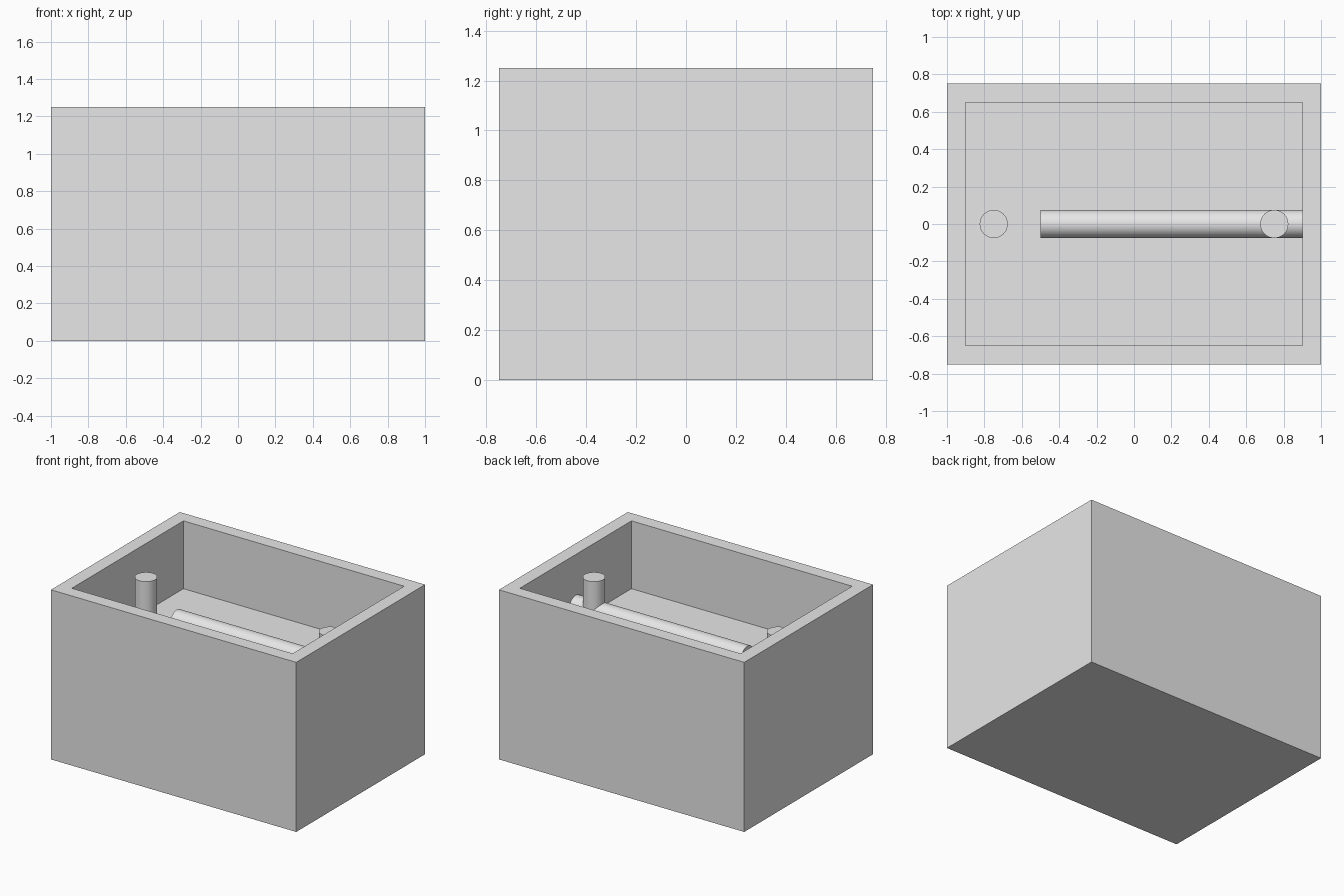
import bpy, bmesh, math
from mathutils import Matrix

if "Cube" in bpy.data.objects:
    bpy.data.objects.remove(bpy.data.objects["Cube"])

WIDTH, DEPTH, HEIGHT = 2.0, 1.5, 1.25
WALL, RECESS = 0.1, 0.5
FLOOR = HEIGHT - RECESS
RADIUS = 0.075

grey = bpy.data.materials.new("light grey")
grey.use_nodes = True
grey.diffuse_color = (0.8, 0.8, 0.8, 1)
grey.node_tree.nodes["Principled BSDF"].inputs["Base Color"].default_value = (0.8, 0.8, 0.8, 1)


def finish(name, bm):
    mesh = bpy.data.meshes.new(name)
    bm.to_mesh(mesh)
    bm.free()
    mesh.materials.append(grey)
    obj = bpy.data.objects.new(name, mesh)
    bpy.context.collection.objects.link(obj)
    return obj


def rod(name, centre, length, rotation=Matrix()):
    bm = bmesh.new()
    bmesh.ops.create_cone(bm, cap_ends=True, segments=64, radius1=RADIUS, radius2=RADIUS,
                          depth=length, matrix=Matrix.Translation(centre) @ rotation)
    obj = finish(name, bm)
    bpy.ops.object.select_all(action='DESELECT')
    obj.select_set(True)
    bpy.context.view_layer.objects.active = obj
    bpy.ops.object.shade_smooth_by_angle(angle=math.radians(30))


# Solid block with a rectangular recess in its top
bm = bmesh.new()
bmesh.ops.create_cube(bm, size=1, matrix=Matrix.Translation((0, 0, HEIGHT / 2))
                      @ Matrix.Diagonal((WIDTH, DEPTH, HEIGHT, 1)))
top = [f for f in bm.faces if f.normal.z > 0.9]
bmesh.ops.inset_region(bm, faces=top, thickness=WALL, use_even_offset=True)
bmesh.ops.inset_region(bm, faces=top, thickness=0, depth=-RECESS)
finish("box", bm)

# Upright posts standing on the recess floor
post_top = 1.125
for side, x in (("right", -0.75), ("left", 0.75)):
    rod(side + "_post", (x, 0, (FLOOR + post_top) / 2), post_top - FLOOR)

# Horizontal bar reaching to the end wall
bar_start, bar_end = -0.5, WIDTH / 2 - WALL
rod("bar", ((bar_start + bar_end) / 2, 0, 0.875), bar_end - bar_start,
    Matrix.Rotation(math.pi / 2, 4, 'Y'))
